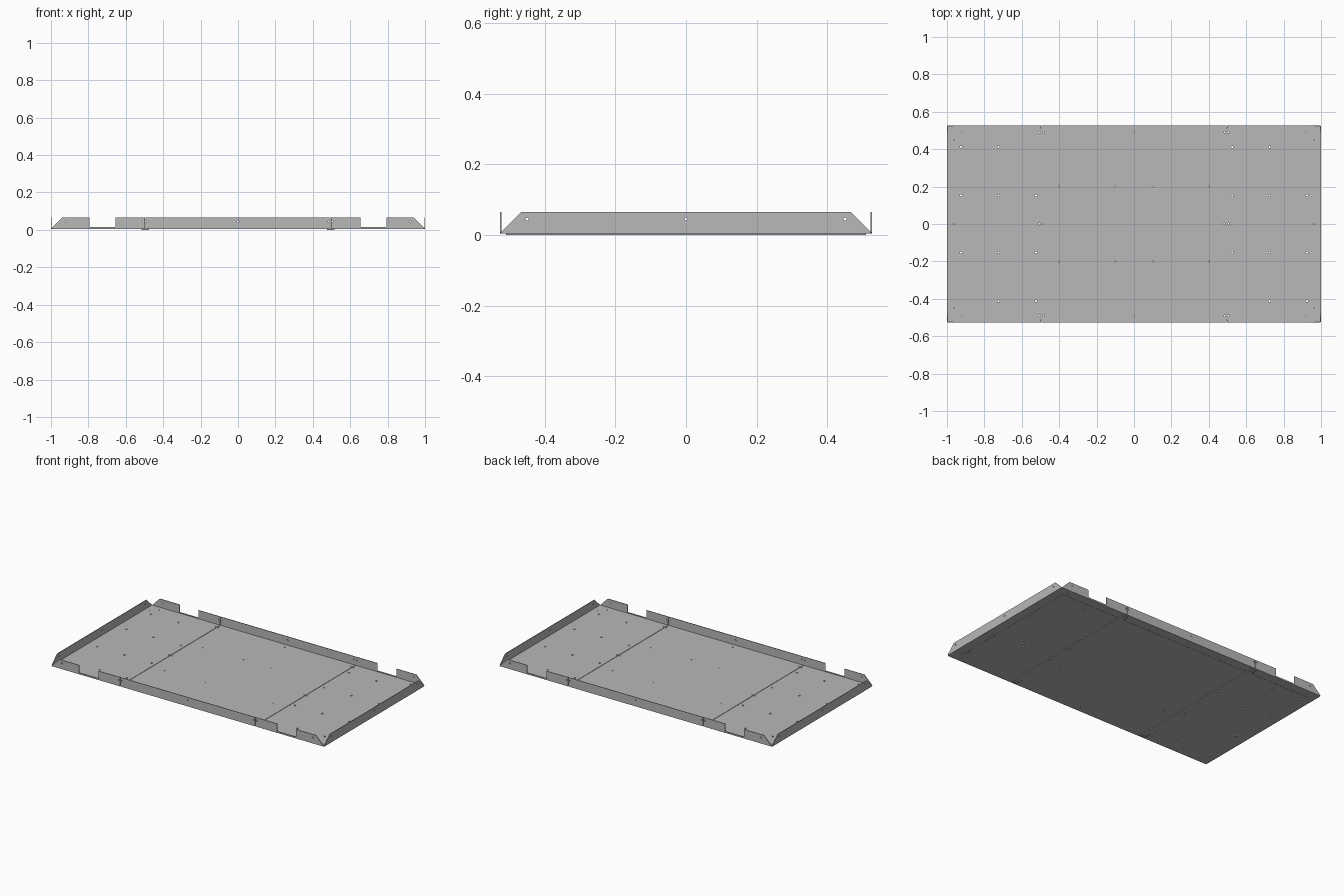
import bpy, bmesh, math
from mathutils import Matrix

cube = bpy.data.objects.get("Cube")
if cube:
    bpy.data.objects.remove(cube)

# Sheet metal sizes
HX, HY = 1.0, 0.527           # half length and half width of the tray
T = 0.004                     # sheet thickness
Z0, TOP = 0.005, 0.065        # underside of the floor, top of the flanges
SEAM, GAP = 0.495, 0.0015     # joints between the three floor panels
CLIP = 0.008                  # clipped floor corners

steel = bpy.data.materials.new("grey_steel")
steel.use_nodes = True
grey = (0.48, 0.48, 0.48, 1)
steel.diffuse_color = grey
steel.node_tree.nodes["Principled BSDF"].inputs["Base Color"].default_value = grey


def sheet(name, outline, holes, thickness, matrix):
    """Flat sheet with round holes, drawn in XY, thickened along Z, then placed."""
    bm = bmesh.new()
    loops = [outline]
    for x, y, r in holes:
        loops.append([(x + r * math.cos(a * math.tau / 10), y + r * math.sin(a * math.tau / 10))
                      for a in range(10)])
    for loop in loops:
        vs = [bm.verts.new((x, y, 0)) for x, y in loop]
        for a, b in zip(vs, vs[1:] + vs[:1]):
            bm.edges.new((a, b))
    bmesh.ops.triangle_fill(bm, edges=bm.edges[:], use_beauty=True, normal=(0, 0, 1))
    ext = bmesh.ops.extrude_face_region(bm, geom=bm.faces[:], use_keep_orig=True)
    top = [g for g in ext["geom"] if isinstance(g, bmesh.types.BMVert)]
    bmesh.ops.translate(bm, verts=top, vec=(0, 0, thickness))
    bm.transform(matrix)
    bmesh.ops.recalc_face_normals(bm, faces=bm.faces[:])
    me = bpy.data.meshes.new(name)
    bm.to_mesh(me)
    bm.free()
    me.materials.append(steel)
    ob = bpy.data.objects.new(name, me)
    bpy.context.collection.objects.link(ob)
    return ob


def inside(holes, x0, x1, y0, y1, m=0.007):
    return [h for h in holes if x0 + m < h[0] < x1 - m and y0 + m < h[1] < y1 - m]


def rect(x0, x1, y0, y1):
    return [(x0, y0), (x1, y0), (x1, y1), (x0, y1)]


# Floor hole pattern, the same after half a turn
BIG, MID, SMALL = 0.006, 0.0045, 0.003
holes = []
for s in (1, -1):
    for x in (0.525, 0.725, 0.925):
        holes += [(s * x, 0.153, BIG), (s * x, -0.153, BIG)]
    holes += [(s * x, s * 0.412, BIG) for x in (0.525, 0.725)]
    holes += [(s * x, -s * 0.412, BIG) for x in (0.725, 0.925)]
    holes += [(s * 0.963, y, SMALL) for y in (-0.45, 0, 0.45)]
    holes += [(s * x, y, SMALL) for x in (0.1, 0.4) for y in (-0.2, 0.2)]
    holes += [(s * x, y, MID) for x in (0.485, 0.505) for y in (-0.49, 0, 0.49)]
    holes += [(s * 0.92, y, MID) for y in (-0.49, 0.49)]
    holes.append((0, s * 0.49, MID))

up = Matrix.Translation((0, 0, Z0))

# Middle floor panel
m = SEAM - GAP
sheet("middle_floor", rect(-m, m, -HY, HY), inside(holes, -m, m, -HY, HY, 0.003), T, up)

# End floor panels with clipped outer corners, and the joint strips below the seams
e = SEAM + GAP
for s, side in ((1, "left"), (-1, "right")):
    outline = [(s * e, -HY), (s * (HX - CLIP), -HY), (s * HX, CLIP - HY),
               (s * HX, HY - CLIP), (s * (HX - CLIP), HY), (s * e, HY)]
    x0, x1 = sorted((s * e, s * HX))
    sheet(side + "_floor", outline, inside(holes, x0, x1, -HY, HY, 0.003), T, up)
    x0, x1 = sorted((s * 0.475, s * 0.515))
    sheet(side + "_joint_strip", rect(x0, x1, -0.51, 0.51),
          inside(holes, x0, x1, -0.51, 0.51), Z0, Matrix.Identity(4))

# Thin backing plates under the floor
for name, x0, x1 in (("left", 0.517, 0.94), ("middle", -0.473, 0.473), ("right", -0.94, -0.517)):
    sheet(name + "_backing_plate", rect(x0, x1, -0.467, 0.467),
          inside(holes, x0, x1, -0.467, 0.467), 0.001, Matrix.Translation((0, 0, Z0 - 0.001)))

# Long flanges, front and back: upright sheets with notches and sloped ends
stand = Matrix.Rotation(math.pi / 2, 4, 'X')
HZ, LOW, SLOPE = 0.045, 0.015, 0.06
for end, y in (("front", -HY + T), ("back", HY)):
    place = Matrix.Translation((0, y, 0)) @ stand
    sheet(end + "_middle_flange", rect(-m, m, Z0, TOP),
          [(x, HZ, MID) for x in (-0.485, 0, 0.485)], T, place)
    for s, side in ((1, "left"), (-1, "right")):
        profile = [(e, Z0), (HX - CLIP, Z0), (HX - CLIP / 2, Z0 + T), (HX - SLOPE, TOP),
                   (0.795, TOP), (0.795, LOW), (0.655, LOW), (0.655, TOP), (e, TOP)]
        sheet(f"{end}_{side}_flange", [(s * x, z) for x, z in profile],
              [(s * x, HZ, MID) for x in (0.505, 0.92)], T, place)

# Short end flanges with sloped ends
turn = Matrix.Rotation(math.pi / 2, 4, 'Z') @ stand
for side, x in (("left", HX - T), ("right", -HX)):
    w = HY - CLIP
    outline = [(-w, Z0), (w, Z0), (w + CLIP / 2, Z0 + T), (HY - SLOPE, TOP),
               (SLOPE - HY, TOP), (-w - CLIP / 2, Z0 + T)]
    sheet(side + "_end_flange", outline, [(y, HZ, MID) for y in (-0.45, 0, 0.45)], T,
          Matrix.Translation((x, 0, 0)) @ turn)
